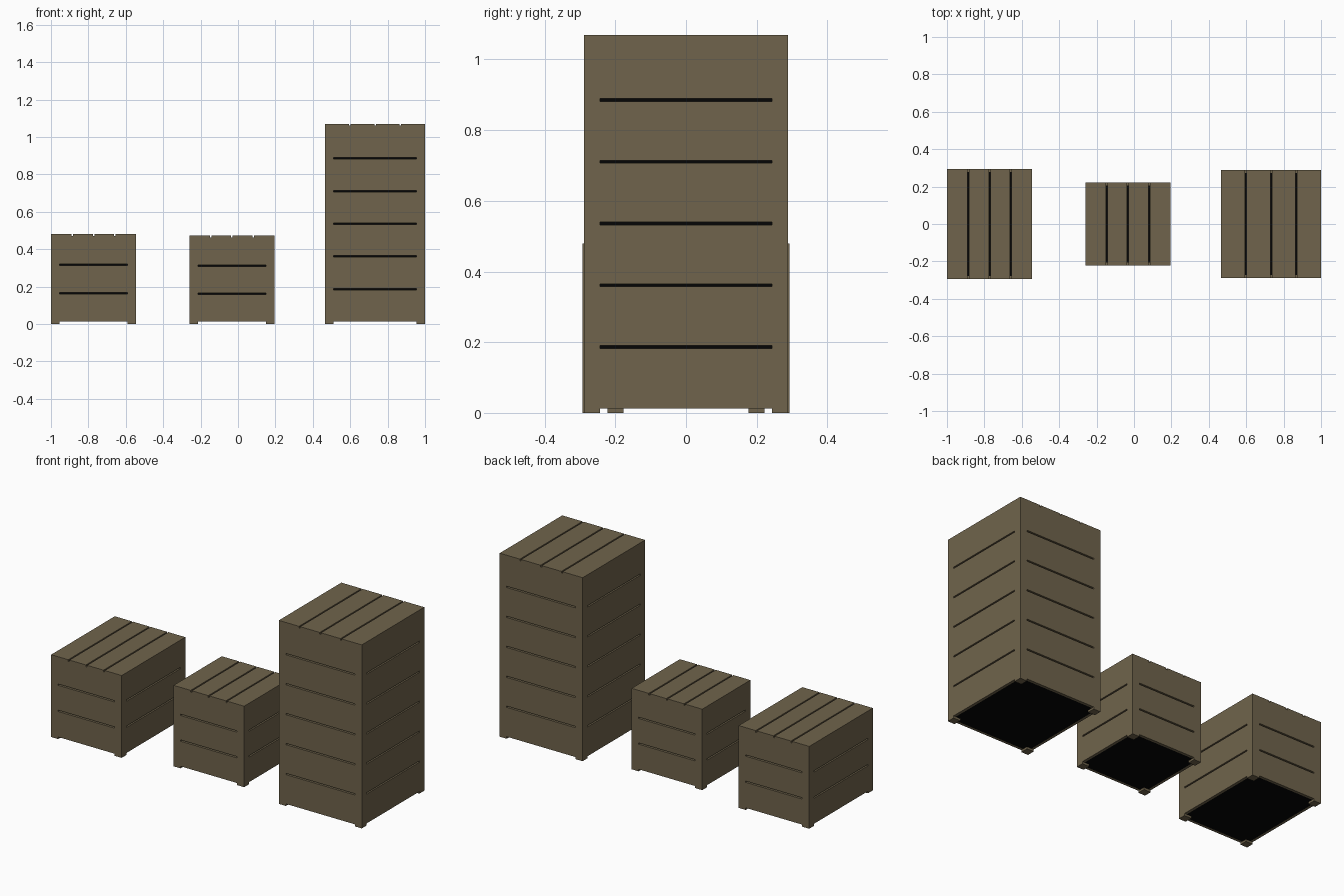
import bpy

if "Cube" in bpy.data.objects:
    bpy.data.objects.remove(bpy.data.objects["Cube"])

FOOT = 0.012    # clearance under the walls
POST = 0.045    # corner post width
GAP = 0.008     # gap between boards
WALL = 0.015    # side board thickness
LID = 0.010     # top board thickness


def material(name, rgb):
    m = bpy.data.materials.new(name)
    m.diffuse_color = (*rgb, 1)
    m.use_nodes = True
    m.node_tree.nodes["Principled BSDF"].inputs["Base Color"].default_value = m.diffuse_color
    return m


wood = material("weathered_wood", (0.162, 0.127, 0.072))
dark = material("dark_interior", (0.0015, 0.0015, 0.0015))


def boxes(name, spans, mat):
    """One object made of boxes given as (x0, x1, y0, y1, z0, z1)."""
    verts, faces = [], []
    for x0, x1, y0, y1, z0, z1 in spans:
        n = len(verts)
        verts += [(x, y, z) for z in (z0, z1)
                  for x, y in ((x0, y0), (x1, y0), (x1, y1), (x0, y1))]
        faces += [[n + i for i in f] for f in
                  ((3, 2, 1, 0), (4, 5, 6, 7), (0, 1, 5, 4),
                   (1, 2, 6, 5), (2, 3, 7, 6), (3, 0, 4, 7))]
    mesh = bpy.data.meshes.new(name)
    mesh.from_pydata(verts, [], faces)
    mesh.materials.append(mat)
    obj = bpy.data.objects.new(name, mesh)
    bpy.context.collection.objects.link(obj)


def crate(name, x0, x1, hy, height, rows):
    top = height - LID

    # corner posts that end in short feet
    boxes(name + "_posts",
          [(px, px + POST, py, py + POST, 0, top)
           for px in (x0, x1 - POST) for py in (-hy, hy - POST)], wood)

    # horizontal side boards between the posts
    step = (top - FOOT) / rows
    sides = []
    for i in range(rows):
        z0 = FOOT + i * step + (GAP / 2 if i else 0)
        z1 = FOOT + (i + 1) * step - (GAP / 2 if i < rows - 1 else 0)
        for y in (-hy, hy - WALL):
            sides.append((x0 + POST, x1 - POST, y, y + WALL, z0, z1))
        for x in (x0, x1 - WALL):
            sides.append((x, x + WALL, -hy + POST, hy - POST, z0, z1))
    boxes(name + "_side_boards", sides, wood)

    # four lid boards running front to back
    w = (x1 - x0) / 4
    boxes(name + "_lid_boards",
          [(x0 + i * w + (GAP / 2 if i else 0),
            x0 + (i + 1) * w - (GAP / 2 if i < 3 else 0),
            -hy, hy, top, height) for i in range(4)], wood)

    # top rails under the front and back ends of the lid
    boxes(name + "_top_rails",
          [(x0 + POST, x1 - POST, y, y + WALL, top - 0.004, top)
           for y in (-hy, hy - WALL)], wood)

    # dark core seen through the gaps and from below
    boxes(name + "_core",
          [(x0 + WALL, x1 - WALL, -hy + WALL, hy - WALL, FOOT, top)], dark)


crate("wide_crate", -1.0, -0.545, 0.293, 0.48, 3)
crate("small_crate", -0.26, 0.195, 0.222, 0.472, 3)
crate("tall_crate", 0.465, 1.0, 0.288, 1.07, 6)
